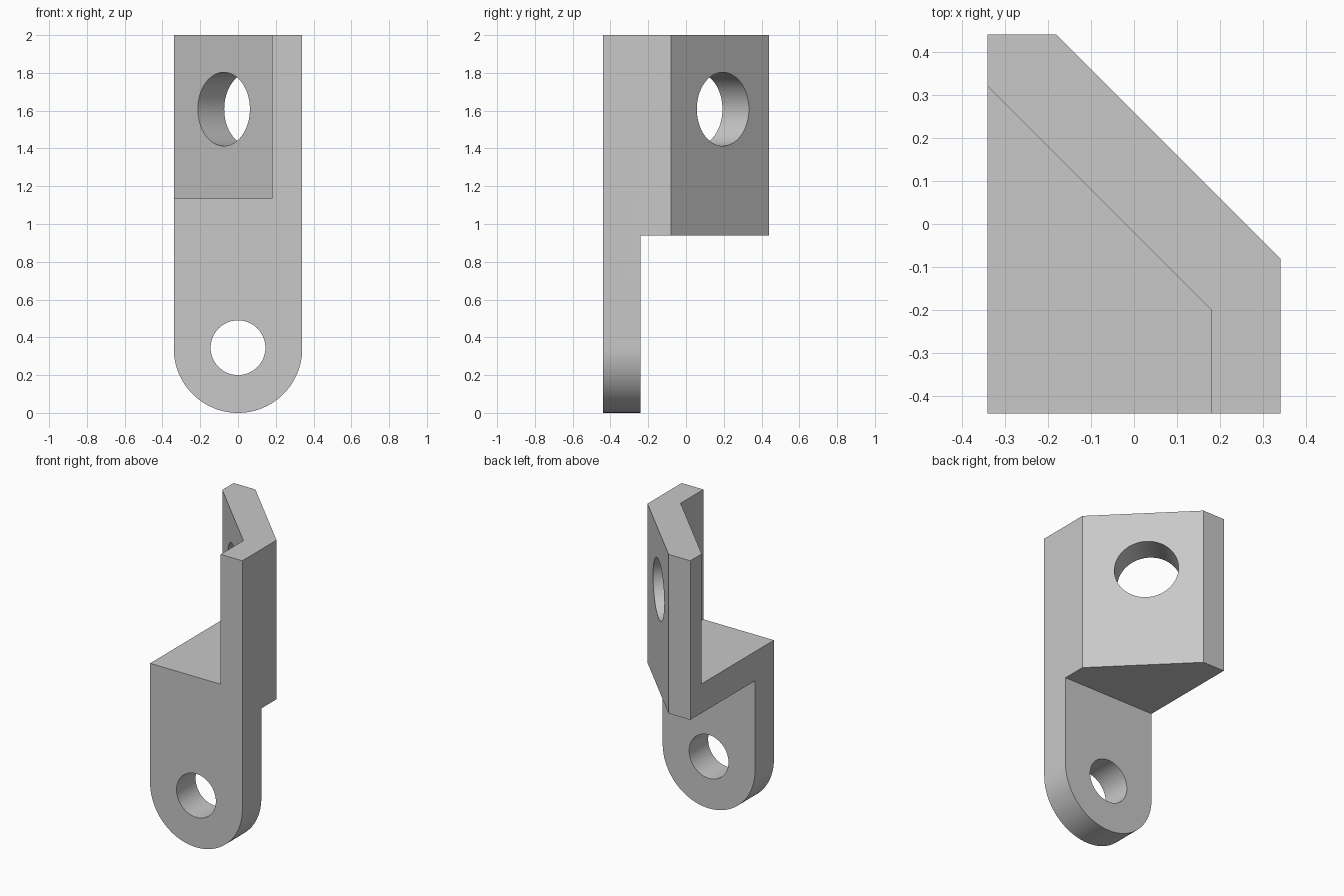
import bpy
import bmesh
import math
from mathutils import Vector, Matrix

cube = bpy.data.objects.get("Cube")
if cube:
    bpy.data.objects.remove(cube, do_unlink=True)

W, D, H = 0.34, 0.44, 2.0      # half width, half depth, height
PLATE_BACK = -0.24             # rear of the lower tab
BLOCK_BASE, FLOOR = 0.94, 1.135

grey = bpy.data.materials.new("plain grey")
grey.use_nodes = True
grey.diffuse_color = (0.58, 0.58, 0.58, 1)
grey.node_tree.nodes["Principled BSDF"].inputs["Base Color"].default_value = grey.diffuse_color


def prism(name, points, offset):
    """Extrude a closed planar outline by an offset vector."""
    bm = bmesh.new()
    face = bm.faces.new([bm.verts.new(p) for p in points])
    new = bmesh.ops.extrude_face_region(bm, geom=[face])["geom"]
    bmesh.ops.translate(bm, vec=Vector(offset),
                        verts=[v for v in new if isinstance(v, bmesh.types.BMVert)])
    bmesh.ops.recalc_face_normals(bm, faces=bm.faces)
    return finish(name, bm)


def cylinder(name, centre, axis, radius, length):
    bm = bmesh.new()
    turn = Vector((0, 0, 1)).rotation_difference(Vector(axis)).to_matrix().to_4x4()
    bmesh.ops.create_cone(bm, cap_ends=True, segments=64, radius1=radius, radius2=radius,
                          depth=length, matrix=Matrix.Translation(centre) @ turn)
    return finish(name, bm)


def finish(name, bm):
    mesh = bpy.data.meshes.new(name)
    bm.to_mesh(mesh)
    bm.free()
    mesh.materials.append(grey)
    obj = bpy.data.objects.new(name, mesh)
    bpy.context.collection.objects.link(obj)
    return obj


def cut(obj, cutter):
    """Subtract the cutter, then discard it."""
    cutter.hide_render = True
    mod = obj.modifiers.new("cut", 'BOOLEAN')
    mod.operation = 'DIFFERENCE'
    mod.solver = 'EXACT'
    mod.object = cutter
    bpy.context.view_layer.objects.active = obj
    bpy.ops.object.modifier_apply(modifier=mod.name)
    bpy.data.objects.remove(cutter, do_unlink=True)


# Body with a round lower end, extruded front to back
steps = 48
arc = [math.pi + math.pi * i / steps for i in range(steps + 1)]
outline = [(W * math.cos(a), -D, W + W * math.sin(a)) for a in arc]
outline += [(W, -D, H), (-W, -D, H)]
bracket = prism("angle_bracket", outline, (0, 2 * D, 0))

# Space behind the lower tab
cut(bracket, prism("tab_relief", [(-1, PLATE_BACK, -1), (1, PLATE_BACK, -1),
                                  (1, 1, -1), (-1, 1, -1)], (0, 0, 1 + BLOCK_BASE)))

# Slanted rear corner, along x + y = 0.26
cut(bracket, prism("corner_cut", [(1, -0.74, -1), (1, 1.26, -1), (-0.74, 1, -1)], (0, 0, 4)))

# Front pocket that leaves the side wall and slanted wall
cut(bracket, prism("pocket", [(-1, -1, FLOOR), (0.18, -1, FLOOR), (0.18, -0.2, FLOOR),
                              (-1, 0.98, FLOOR)], (0, 0, 2)))

# Bolt holes through the tab and the slanted wall
cut(bracket, cylinder("tab_hole", (0, -0.34, 0.345), (0, 1, 0), 0.145, 0.6))
cut(bracket, cylinder("wall_hole", (-0.005, 0.125, 1.608), (1, 1, 0), 0.195, 0.5))

# Smooth the curved faces, keep edges crisp
bpy.ops.object.select_all(action='DESELECT')
bracket.select_set(True)
bpy.context.view_layer.objects.active = bracket
bpy.ops.object.shade_smooth_by_angle(angle=math.radians(30))
